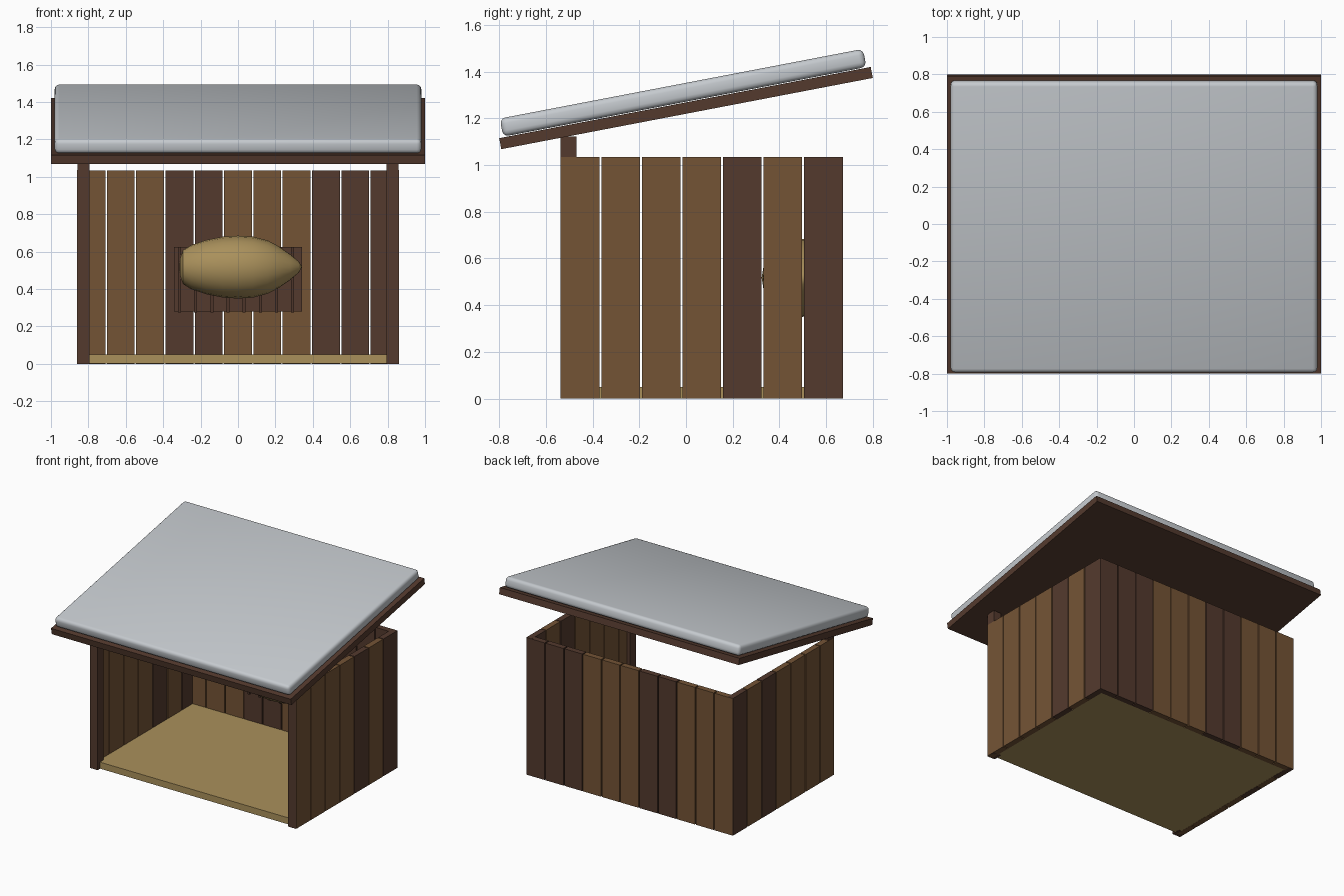
import bpy, bmesh, math
from mathutils import Matrix, Vector

if "Cube" in bpy.data.objects:
    bpy.data.objects.remove(bpy.data.objects["Cube"])


def material(name, rgb):
    m = bpy.data.materials.new(name)
    m.diffuse_color = (*rgb, 1)
    m.use_nodes = True
    m.node_tree.nodes["Principled BSDF"].inputs["Base Color"].default_value = m.diffuse_color
    return m


LIGHT = material("light wood", (0.175, 0.088, 0.036))
DARK = material("dark wood", (0.088, 0.042, 0.027))
STRAW = material("straw", (0.40, 0.28, 0.105))
METAL = material("pale grey", (0.56, 0.59, 0.62))


def finish(name, bm, mat):
    bmesh.ops.recalc_face_normals(bm, faces=bm.faces)
    me = bpy.data.meshes.new(name)
    bm.to_mesh(me)
    bm.free()
    me.materials.append(mat)
    ob = bpy.data.objects.new(name, me)
    bpy.context.collection.objects.link(ob)
    return ob


def box(name, x, y, z, mat):
    """Box given by (low, high) pairs on each axis."""
    bm = bmesh.new()
    bmesh.ops.create_cube(bm, size=1)
    for v in bm.verts:
        v.co = Vector([(r[0] + r[1]) / 2 + c * (r[1] - r[0])
                       for c, r in zip(v.co, (x, y, z))])
    return finish(name, bm, mat)


def smooth(ob, angle):
    bpy.ops.object.select_all(action='DESELECT')
    ob.select_set(True)
    bpy.context.view_layer.objects.active = ob
    bpy.ops.object.shade_smooth_by_angle(angle=math.radians(angle))


WALL_H, GAP = 1.035, 0.008

# Floor
box("floor", (-0.82, 0.82), (-0.51, 0.63), (0.001, 0.05), STRAW)

# Side walls: seven upright planks each, plus a front post
side_pattern = "LLLLDLD"
pitch = (1.205 + GAP) / 7
for s, side in ((-1, "left"), (1, "right")):
    xs = sorted((s * 0.818, s * 0.862))
    for i, c in enumerate(side_pattern):
        y0 = -0.535 + i * pitch
        box(f"{side}_wall_plank", xs, (y0, y0 + pitch - GAP), (0, WALL_H),
            LIGHT if c == "L" else DARK)
    box(f"{side}_front_post", sorted((s * 0.795, s * 0.859)),
        (-0.538, -0.468), (0, 1.122), DARK)

# Back wall: eleven upright planks
pitch = (1.716 + GAP) / 11
for i, c in enumerate("LLLDDLLLDDD"):
    x0 = -0.858 + i * pitch
    box("back_wall_plank", (x0, x0 + pitch - GAP), (0.628, 0.672),
        (0, WALL_H - 0.001), LIGHT if c == "L" else DARK)

# Sloping roof: wooden board below, rounded sheet above
tilt = math.radians(10.85)
roof = Matrix.Translation((0, 0, 1.244)) @ Matrix.Rotation(tilt, 4, 'X')
board = box("roof_board", (-1, 1), (-0.81, 0.81), (-0.024, 0.024), DARK)
board.data.transform(roof)
sheet = box("roof_sheet", (-0.98, 0.98), (-0.792, 0.792), (0.027, 0.106), METAL)
bm = bmesh.new()
bm.from_mesh(sheet.data)
bmesh.ops.bevel(bm, geom=bm.edges[:], offset=0.024, segments=3, profile=0.5,
                affect='EDGES')
bm.to_mesh(sheet.data)
bm.free()
sheet.data.transform(roof)
smooth(sheet, 40)

# Feeding rack: back panel and leaning bars
box("rack_panel", (-0.343, 0.341), (0.595, 0.632), (0.28, 0.625), DARK)
for i in range(8):
    x = -0.313 + i * 0.0865
    bar = box("rack_bar", (x - 0.008, x + 0.008), (0.575, 0.591),
              (0.275, 0.625), DARK)
    for v in bar.data.vertices:
        if v.co.z > 0.5:
            v.co.y -= 0.055

# Hay bundle: profile spun around the x axis, with a pointed right end
profile = [(-0.31, 0.045), (-0.295, 0.09), (-0.25, 0.118), (-0.17, 0.145),
           (-0.08, 0.163), (0, 0.168), (0.08, 0.163), (0.16, 0.142),
           (0.22, 0.11), (0.28, 0.068), (0.325, 0.03)]
N = 20
bm = bmesh.new()
rings = [[bm.verts.new((x, 0.492 + r * math.cos(a), 0.517 + r * math.sin(a)))
          for a in (2 * math.pi * k / N for k in range(N))]
         for x, r in profile]
for a, b in zip(rings, rings[1:]):
    for k in range(N):
        bm.faces.new((a[k], a[(k + 1) % N], b[(k + 1) % N], b[k]))
for ring, tip in ((rings[0], -0.314), (rings[-1], 0.342)):
    t = bm.verts.new((tip, 0.492, 0.52))
    for k in range(N):
        bm.faces.new((ring[k], ring[(k + 1) % N], t))
smooth(finish("hay_bundle", bm, STRAW), 35)
